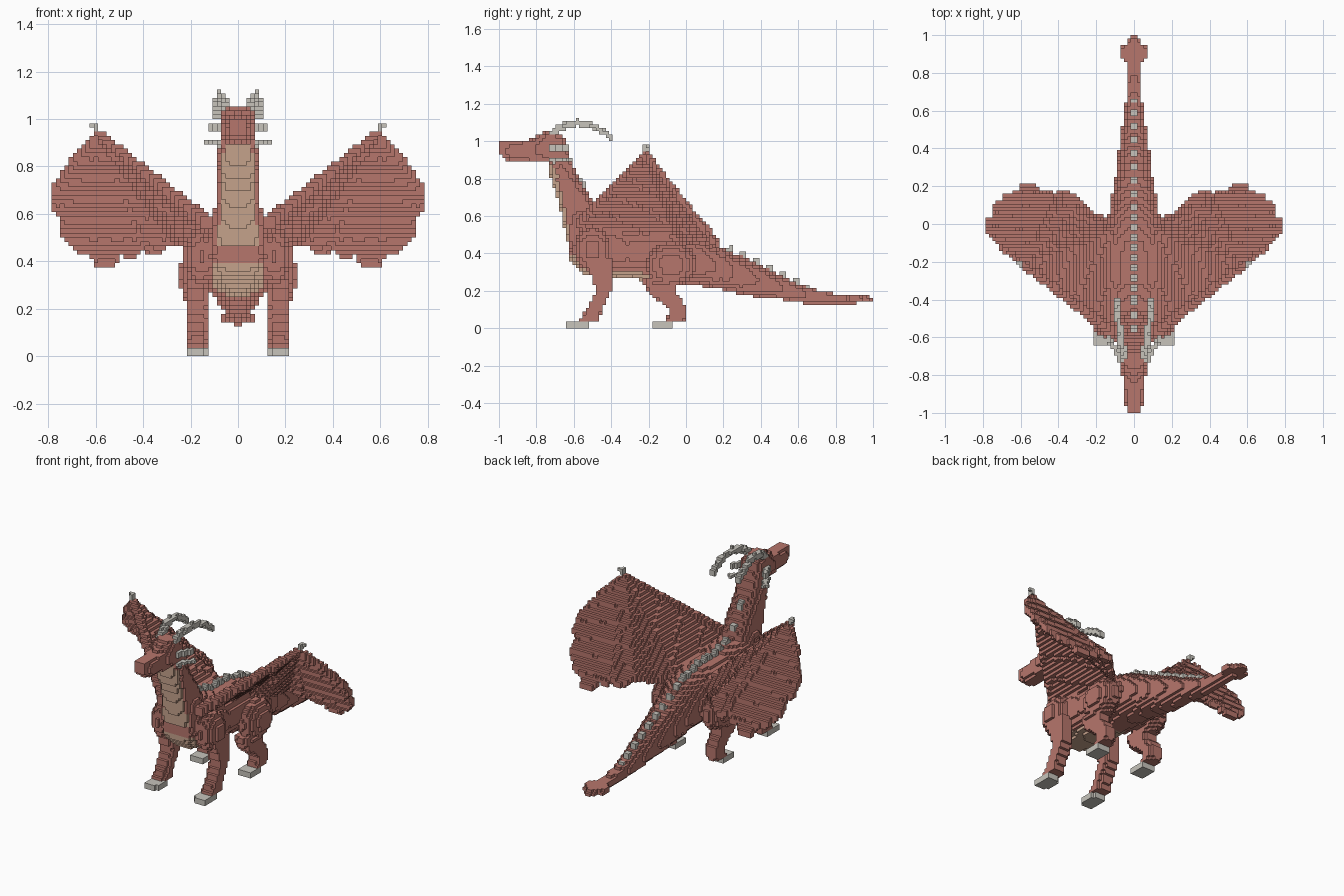
import bpy
import math
from mathutils import Vector

cube = bpy.data.objects.get("Cube")
if cube:
    bpy.data.objects.remove(cube, do_unlink=True)

V = 1 / 56                      # edge of one block
SCALE, CREAM, BONE = range(3)
cells = {}                      # (i, j, k) -> [part name, colour]; only the left half is stored


def make_material(name, colour):
    mat = bpy.data.materials.new(name)
    mat.use_nodes = True
    mat.diffuse_color = (*colour, 1)
    mat.node_tree.nodes["Principled BSDF"].inputs["Base Color"].default_value = (*colour, 1)
    return mat


materials = [make_material("red scales", (.47, .18, .15)),
             make_material("cream belly", (.56, .36, .26)),
             make_material("bone grey", (.57, .55, .5))]


def add_cell(part, colour, i, j, k):
    if i >= 0 and k >= 0:
        cells.setdefault((i, j, k), [part, colour])


def stamp(part, colour, centre, radii, power=2.0):
    """Fill a rounded solid with blocks; a high power makes it boxy."""
    spans = [range(math.floor((c - r) / V), math.ceil((c + r) / V) + 1)
             for c, r in zip(centre, radii)]
    weight = lambda axis, n: abs(((n + .5) * V - centre[axis]) / radii[axis]) ** power
    for i in spans[0]:
        wx = weight(0, i)
        for j in spans[1]:
            wxy = wx + weight(1, j)
            if wxy > 1:
                continue
            for k in spans[2]:
                if wxy + weight(2, k) <= 1:
                    add_cell(part, colour, i, j, k)


def loft(part, rows, thin, x=0.0, power=2.3):
    """Stack thin sections along y or z; each row is y, z, half width, half depth."""
    for a, b in zip(rows, rows[1:]):
        a, b = Vector(a), Vector(b)
        steps = math.ceil((a - b).length / V * 2)
        for s in range(steps + 1):
            y, z, wide, deep = a.lerp(b, s / steps)
            radii = (wide, V * .7, deep) if thin == "y" else (wide, deep, V * .7)
            stamp(part, SCALE, (x, y, z), radii, power)


def rod(part, colour, points, start, end):
    """Tapered run of blocks through the points."""
    count = len(points) - 1
    for n in range(count):
        a, b = Vector(points[n]), Vector(points[n + 1])
        steps = math.ceil((b - a).length / V * 2)
        for s in range(steps + 1):
            r = start + (end - start) * (n + s / steps) / count
            stamp(part, colour, a.lerp(b, s / steps), (r, r, r))


def sheet(part, tip, edge):
    """Membrane fanned from the tip to an edge line."""
    tip = Vector(tip)
    for a, b in zip(edge, edge[1:]):
        a, b = Vector(a), Vector(b)
        n = math.ceil(max((tip - a).length, (tip - b).length) / V * 1.7)
        m = max(2, math.ceil((a - b).length / V * 1.7))
        for s in range(n + 1):
            for t in range(m + 1):
                p = tip.lerp(a.lerp(b, t / m), s / n) / V
                i, j, k = (math.floor(c) for c in p)
                add_cell(part, SCALE, i, j, k)
                add_cell(part, SCALE, i, j, k - 1)


def paint(part, colour, test):
    for (i, j, k), info in cells.items():
        if info[0] == part and test(i, j, k, (i + .5) * V, (j + .5) * V, (k + .5) * V):
            info[1] = colour


# Head and neck
loft("head", [(-.99, .96, .04, .04), (-.93, .945, .05, .055), (-.82, .95, .058, .06),
              (-.77, .965, .068, .078), (-.72, .975, .078, .088), (-.66, .96, .07, .07)],
     "y", power=3)
loft("neck", [(-.69, .95, .075, .06), (-.65, .8, .085, .075), (-.6, .7, .092, .09),
              (-.56, .6, .1, .105), (-.53, .47, .125, .11)], "z", power=3)

# Body running into the tail
loft("body", [(-.61, .42, .11, .07), (-.55, .42, .15, .13), (-.45, .44, .165, .16),
              (-.3, .41, .16, .15), (-.1, .4, .16, .15), (.05, .37, .135, .14),
              (.2, .315, .11, .115), (.35, .265, .085, .095), (.5, .22, .065, .065),
              (.65, .175, .045, .045), (.8, .155, .035, .028), (.98, .155, .03, .018)], "y")
loft("tail_fin", [(.86, .155, .04, .02), (.89, .155, .08, .02), (.92, .155, .08, .02),
                  (.95, .155, .04, .02)], "y", power=4)

# Cream throat and belly
paint("neck", CREAM, lambda i, j, k, x, y, z:
      z < .89 and x < .06 + (.9 - z) * .06 and (i, j - 3, k) not in cells)
paint("body", CREAM, lambda i, j, k, x, y, z:
      -.62 < y < -.18 and x < .115 and z < .4 and (i, j, k - 3) not in cells)

# Spine plates on top of the neck, back and tail
tops = {}
for i, j, k in cells:
    if i == 0:
        tops[j] = max(k, tops.get(j, 0))
for j, k in tops.items():
    y = j * V
    dense = -.4 < y < .12
    if -.62 < y < .66 and (j % 3 if dense else j % 4 < 2):
        for up in range(1, 3 if j % 2 else 2):
            add_cell("spine_plates", BONE, 0, j, k + up)

# Legs with bone feet
stamp("front_leg", SCALE, (.155, -.5, .42), (.075, .1, .12))
loft("front_leg", [(-.47, .36, .045, .08), (-.45, .28, .045, .055), (-.44, .2, .045, .042),
                   (-.48, .12, .042, .04), (-.52, .04, .042, .05)], "z", .175, 4)
stamp("hind_leg", SCALE, (.175, -.08, .34), (.075, .13, .12))
loft("hind_leg", [(-.14, .25, .05, .09), (-.13, .19, .045, .07), (-.08, .15, .042, .06),
                  (-.04, .1, .042, .045), (-.06, .04, .042, .05)], "z", .175, 4)
for name, y in (("front_foot", -.58), ("hind_foot", -.12)):
    stamp(name, BONE, (.175, y, .018), (.045, .055, .022), 8)

# Horns and cheek spikes
rod("horn", BONE, [(.055, -.72, 1.03), (.06, -.66, 1.08), (.075, -.58, 1.1),
                   (.085, -.48, 1.075), (.09, -.4, 1.02)], .022, .015)
for z in (.9, .96):
    rod("cheek_spike", BONE, [(.07, -.72, z), (.12, -.63, z + .005)], .018, .015)

# Wings: arm, inner membrane, outer membrane and claw
shoulder, wrist = (.13, -.56, .56), (.58, -.22, .93)
rod("wing", SCALE, [shoulder, wrist], .035, .02)
sheet("wing", wrist, [shoulder, (.1, -.05, .5), (.2, .03, .47), (.28, .12, .5),
                      (.34, .16, .45), (.4, .17, .47)])
rim = [(.4, .47), (.45, .44), (.5, .45), (.53, .4), (.59, .4), (.61, .44), (.68, .47),
       (.7, .5), (.75, .53), (.73, .59), (.78, .64), (.78, .7), (.7, .83), (.61, .92)]
sheet("wing", wrist, [(x, -.22 + (.95 - z) * .76, z) for x, z in rim])
rod("wing_claw", BONE, [(.59, -.22, .94), (.605, -.21, .975)], .016, .014)

# Mirror the blocks and turn each part into a mesh of its exposed faces
solid = set(cells) | {(-1 - i, j, k) for i, j, k in cells}
paired = {"front_leg", "hind_leg", "front_foot", "hind_foot", "horn",
          "cheek_spike", "wing", "wing_claw"}
groups = {}
for (i, j, k), (part, colour) in cells.items():
    left = "left_" + part if part in paired else part
    right = "right_" + part if part in paired else part
    groups.setdefault(left, []).append(((i, j, k), colour))
    groups.setdefault(right, []).append(((-1 - i, j, k), colour))

for name, blocks in groups.items():
    index, faces, colours = {}, [], []
    for cell, colour in blocks:
        for axis in range(3):
            for side in (0, 1):
                beside = list(cell)
                beside[axis] += 2 * side - 1
                if tuple(beside) in solid:
                    continue
                face = []
                for u, w in ((0, 0), (1, 0), (1, 1), (0, 1)):
                    corner = list(cell)
                    corner[axis] += side
                    corner[(axis + 1) % 3] += u
                    corner[(axis + 2) % 3] += w
                    face.append(index.setdefault(tuple(corner), len(index)))
                faces.append(face if side else face[::-1])
                colours.append(colour)
    mesh = bpy.data.meshes.new(name)
    mesh.from_pydata([tuple(c * V for c in corner) for corner in index], [], faces)
    used = sorted(set(colours))
    for colour in used:
        mesh.materials.append(materials[colour])
    for polygon, colour in zip(mesh.polygons, colours):
        polygon.material_index = used.index(colour)
    mesh.update()
    bpy.context.collection.objects.link(bpy.data.objects.new(name, mesh))
